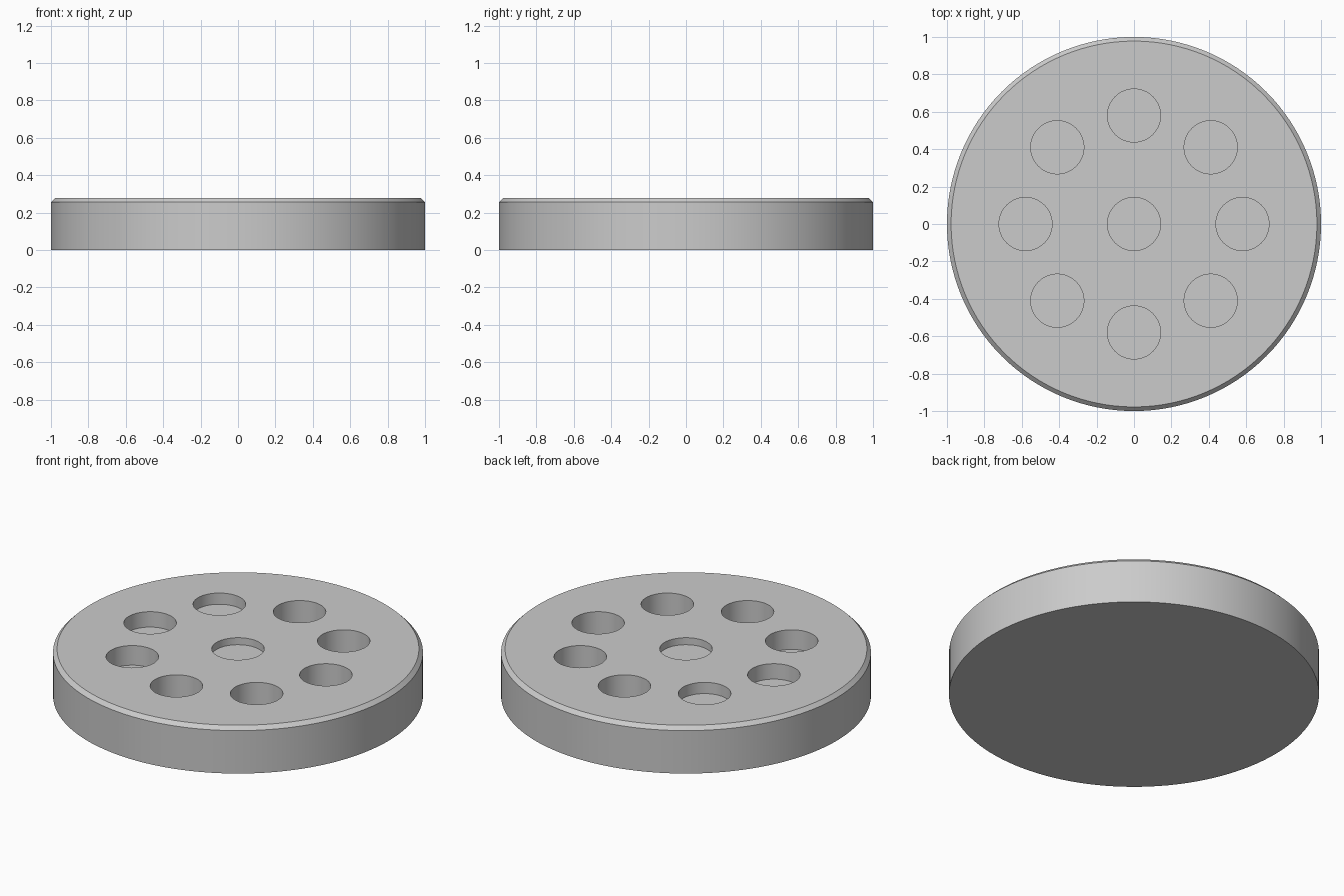
import bpy, bmesh, math
from mathutils import Matrix

if "Cube" in bpy.data.objects:
    bpy.data.objects.remove(bpy.data.objects["Cube"])

HEIGHT, CHAMFER = 0.278, 0.022
HOLE_RADIUS, RING_RADIUS = 0.142, 0.58
FIRST_DEPTH, DEPTH_STEP = 0.042, 0.025

grey = bpy.data.materials.new("light grey")
grey.diffuse_color = (0.6, 0.6, 0.6, 1)
grey.use_nodes = True
grey.node_tree.nodes["Principled BSDF"].inputs["Base Color"].default_value = grey.diffuse_color


def add_object(name, bm):
    bmesh.ops.recalc_face_normals(bm, faces=bm.faces)
    mesh = bpy.data.meshes.new(name)
    bm.to_mesh(mesh)
    bm.free()
    mesh.materials.append(grey)
    obj = bpy.data.objects.new(name, mesh)
    bpy.context.collection.objects.link(obj)
    return obj


def add_cylinder(bm, x, y, bottom, top, radius, segments):
    bmesh.ops.create_cone(
        bm, cap_ends=True, segments=segments, radius1=radius, radius2=radius,
        depth=top - bottom,
        matrix=Matrix.Translation((x, y, (bottom + top) / 2)))


# Round disc with a chamfered upper rim
bm = bmesh.new()
add_cylinder(bm, 0, 0, 0, HEIGHT, 1, 128)
rim = [e for e in bm.edges if all(v.co.z > HEIGHT / 2 for v in e.verts)]
bmesh.ops.bevel(bm, geom=rim, offset=CHAMFER, segments=1, affect='EDGES')
disc = add_object("disc", bm)

# Blind holes: shallowest in the centre, then ever deeper round the ring
bm = bmesh.new()
for i in range(9):
    angle = math.radians(135 + 45 * (i - 1))
    r = RING_RADIUS if i else 0
    floor = HEIGHT - FIRST_DEPTH - DEPTH_STEP * i
    add_cylinder(bm, r * math.cos(angle), r * math.sin(angle),
                 floor, HEIGHT + 0.1, HOLE_RADIUS, 64)
cutter = add_object("hole_cutter", bm)
cutter.hide_render = True

cut = disc.modifiers.new("holes", 'BOOLEAN')
cut.operation = 'DIFFERENCE'
cut.solver = 'EXACT'
cut.object = cutter

bpy.context.view_layer.objects.active = disc
disc.select_set(True)
bpy.ops.object.modifier_apply(modifier=cut.name)
bpy.data.objects.remove(cutter)
bpy.ops.object.shade_smooth_by_angle(angle=math.radians(30))
